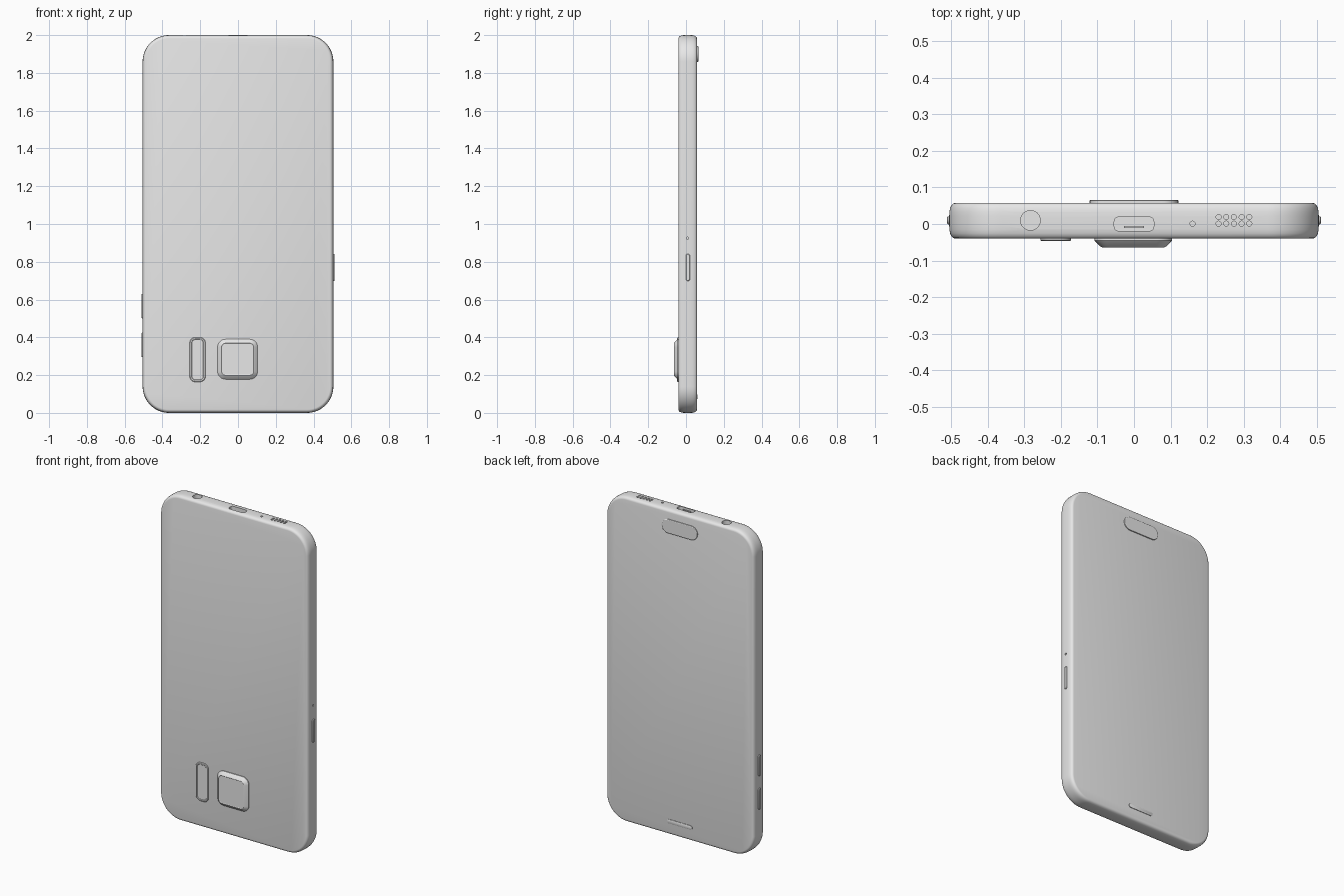
import bpy, bmesh
from math import sin, cos, pi, radians
from mathutils import Vector

cube = bpy.data.objects.get("Cube")
if cube:
    bpy.data.objects.remove(cube, do_unlink=True)

grey = bpy.data.materials.new("plain grey")
grey.use_nodes = True
grey.diffuse_color = (0.8, 0.8, 0.8, 1)
grey.node_tree.nodes["Principled BSDF"].inputs["Base Color"].default_value = (0.8, 0.8, 0.8, 1)

# Each axis maps (u, v, height) to model space
AXES = {
    "x": lambda u, v, h: Vector((h, u, v)),
    "y": lambda u, v, h: Vector((u, h, v)),
    "z": lambda u, v, h: Vector((u, v, h)),
}


def rounded_outline(w, d, r, seg):
    """Rounded rectangle with half sizes w and d."""
    r = min(r, w, d)
    pts = []
    for k, (sx, sy) in enumerate(((1, 1), (-1, 1), (-1, -1), (1, -1))):
        for i in range(seg + 1):
            a = (k + i / seg) * pi / 2
            pts.append((sx * (w - r) + r * cos(a), sy * (d - r) + r * sin(a)))
    return pts


def loft(name, axis, centre, half, radius, layers, seg=8):
    """Closed solid through rounded outlines; layers are (height, inset)."""
    bm = bmesh.new()
    rings = []
    for h, inset in layers:
        outline = rounded_outline(half[0] - inset, half[1] - inset, radius - inset, seg)
        rings.append([bm.verts.new(AXES[axis](centre[0] + u, centre[1] + v, h)) for u, v in outline])
    for a, b in zip(rings, rings[1:]):
        n = len(a)
        for i in range(n):
            j = (i + 1) % n
            bm.faces.new((a[i], a[j], b[j], b[i]))
    bm.faces.new(rings[0])
    bm.faces.new(rings[-1])
    bmesh.ops.remove_doubles(bm, verts=bm.verts, dist=1e-5)
    bmesh.ops.recalc_face_normals(bm, faces=bm.faces)
    mesh = bpy.data.meshes.new(name)
    bm.to_mesh(mesh)
    bm.free()
    mesh.materials.append(grey)
    ob = bpy.data.objects.new(name, mesh)
    bpy.context.collection.objects.link(ob)
    return ob


def select_only(ob):
    bpy.ops.object.select_all(action="DESELECT")
    ob.select_set(True)
    bpy.context.view_layer.objects.active = ob


def smooth(ob):
    select_only(ob)
    bpy.ops.object.shade_smooth_by_angle(angle=radians(32))


# Slab body with bulging edges
MID, HALF = 0.009, 0.049
profile = []
for i in range(13):
    t = -1 + i / 6
    profile.append((MID + HALF * sin(t * pi / 2), 0.018 * (1 - cos(t * pi / 2)) ** 1.6))
body = loft("phone_body", "y", (0, 1), (0.505, 1), 0.14, profile, 16)

# Sockets and holes cut into the edges
cutters = [
    loft("jack_cutter", "z", (-0.283, 0.01), (0.027, 0.027), 0.027, [(1.94, 0), (2.02, 0)], 6),
    loft("port_cutter", "z", (0, 0), (0.054, 0.019), 0.012, [(1.95, 0), (2.02, 0)], 5),
    loft("microphone_cutter", "z", (0.16, 0.001), (0.007, 0.007), 0.007, [(1.985, 0), (2.02, 0)], 3),
    loft("side_pinhole_cutter", "x", (0.008, 0.925), (0.006, 0.006), 0.006, [(0.49, 0), (0.52, 0)], 3),
]
for row in range(2):
    for col in range(5):
        cutters.append(loft("speaker_cutter", "z", (0.231 + 0.021 * col, 0.001 + 0.018 * row),
                            (0.007, 0.007), 0.007, [(1.985, 0), (2.02, 0)], 3))
select_only(body)
for cutter in cutters:
    cutter.hide_render = True
    mod = body.modifiers.new("socket", "BOOLEAN")
    mod.operation = "DIFFERENCE"
    mod.solver = "EXACT"
    mod.object = cutter
    bpy.ops.object.modifier_apply(modifier=mod.name)
for cutter in cutters:
    bpy.data.objects.remove(cutter, do_unlink=True)
smooth(body)

# Tongue inside the charging port
loft("port_tongue", "z", (0, -0.008), (0.028, 0.003), 0.002, [(1.945, 0), (1.99, 0)], 2)

# Camera bump and sensor window
smooth(loft("camera_bump", "y", (-0.002, 0.284), (0.106, 0.106), 0.042,
            [(-0.03, 0), (-0.045, 0), (-0.062, 0.017), (-0.064, 0.021), (-0.062, 0.024)]))
smooth(loft("sensor_window", "y", (-0.214, 0.282), (0.042, 0.118), 0.03,
            [(-0.03, 0), (-0.044, 0), (-0.047, 0.003), (-0.047, 0.01), (-0.045, 0.012)]))

# Raised details on the screen side
smooth(loft("earpiece_pill", "y", (0, 1.9), (0.121, 0.042), 0.042,
            [(0.05, 0), (0.064, 0), (0.066, 0.003)]))
smooth(loft("lower_speaker_bar", "y", (0, 0.085), (0.085, 0.012), 0.012,
            [(0.05, 0), (0.061, 0), (0.062, 0.002)], 5))

# Side buttons
for name, side, z, length in (("power_button", 1, 0.77, 0.072),
                              ("volume_up_button", -1, 0.565, 0.065),
                              ("volume_down_button", -1, 0.36, 0.065)):
    smooth(loft(name, "x", (0.01, z), (0.011, length), 0.011,
                [(side * 0.49, 0), (side * 0.508, 0), (side * 0.511, 0.003)], 5))
